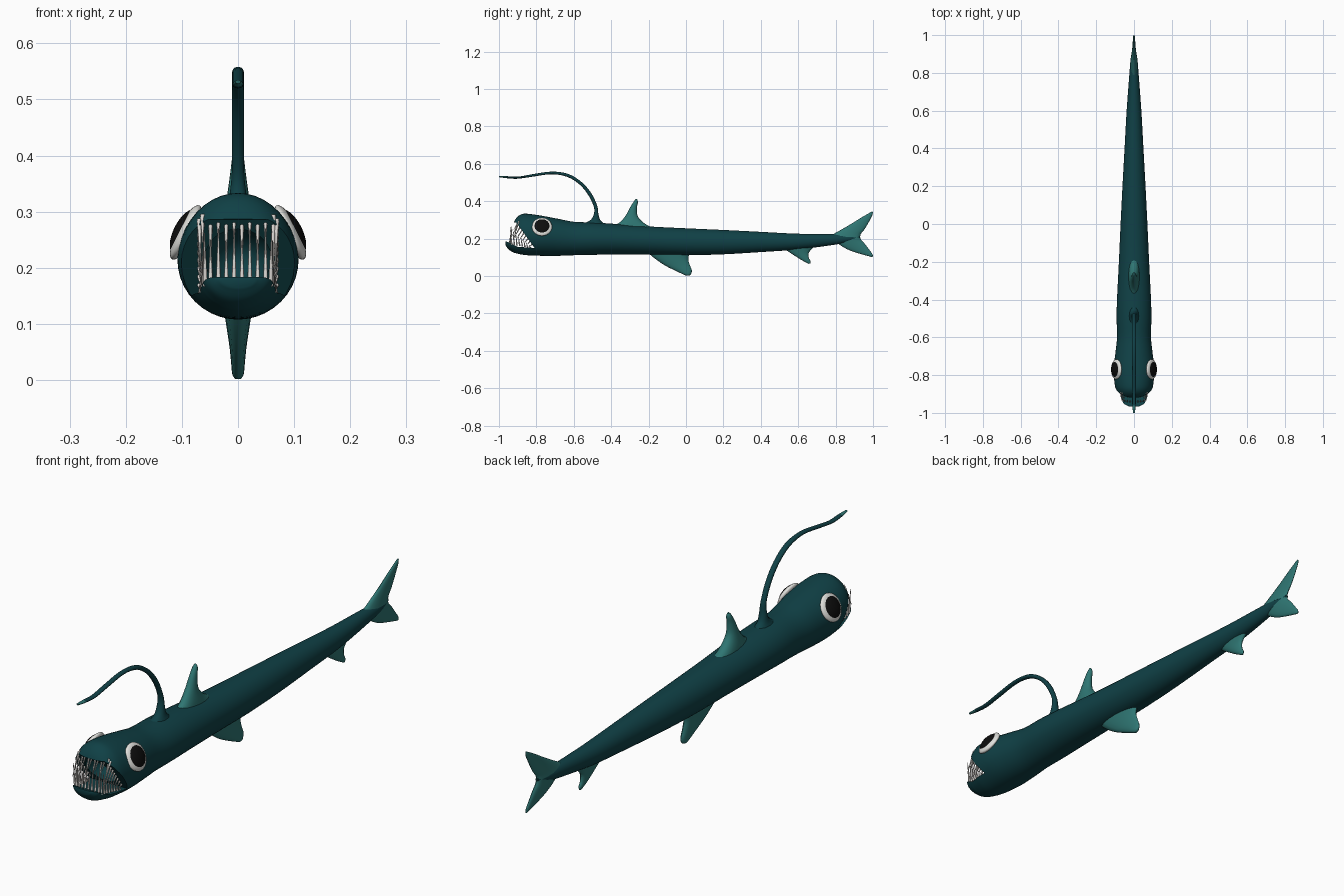
import bpy, bmesh, math
from mathutils import Vector, Matrix

cube = bpy.data.objects.get("Cube")
if cube:
    bpy.data.objects.remove(cube, do_unlink=True)


def material(name, rgb, rough=0.6):
    m = bpy.data.materials.new(name)
    m.use_nodes = True
    m.diffuse_color = (*rgb, 1)
    bsdf = m.node_tree.nodes["Principled BSDF"]
    bsdf.inputs["Base Color"].default_value = (*rgb, 1)
    bsdf.inputs["Roughness"].default_value = rough
    return m


SKIN = material("dark teal skin", (0.005, 0.052, 0.061))
FIN = material("light teal fin", (0.028, 0.18, 0.17))
TOOTH = material("tooth ivory", (0.70, 0.67, 0.64))
RING = material("eye white", (0.75, 0.75, 0.72))
PUPIL = material("pupil black", (0.004, 0.004, 0.004))


def finish(bm, name, *mats):
    bmesh.ops.recalc_face_normals(bm, faces=bm.faces)
    me = bpy.data.meshes.new(name)
    bm.to_mesh(me)
    bm.free()
    ob = bpy.data.objects.new(name, me)
    bpy.context.collection.objects.link(ob)
    for m in mats:
        me.materials.append(m)
    return ob


def smooth(ob, angle=40):
    bpy.ops.object.select_all(action='DESELECT')
    ob.select_set(True)
    bpy.context.view_layer.objects.active = ob
    bpy.ops.object.shade_smooth_by_angle(angle=math.radians(angle))


def spline(rows, steps):
    """Catmull-Rom interpolation of number rows."""
    out = []
    for i in range(len(rows) - 1):
        p = [rows[max(0, min(len(rows) - 1, i + k))] for k in (-1, 0, 1, 2)]
        for s in range(steps):
            t = s / steps
            out.append([b + 0.5 * t * (c - a + t * (2 * a - 5 * b + 4 * c - d
                        + t * (3 * (b - c) + d - a))) for a, b, c, d in zip(*p)])
    return out + [list(rows[-1])]


def loft(name, rows, *mats, sides=16, steps=4):
    """Each row: edge A (y, z), edge B (y, z), half width in x."""
    bm = bmesh.new()
    rings = []
    for ya, za, yb, zb, w in spline(rows, steps):
        ring = []
        for k in range(sides):
            a = 2 * math.pi * k / sides
            f = 0.5 + 0.5 * math.cos(a)
            ring.append(bm.verts.new((w * math.sin(a), yb + (ya - yb) * f, zb + (za - zb) * f)))
        rings.append(ring)
    for r, q in zip(rings, rings[1:]):
        for k in range(sides):
            j = (k + 1) % sides
            bm.faces.new((r[k], r[j], q[j], q[k]))
    bm.faces.new(rings[0])
    bm.faces.new(rings[-1])
    return finish(bm, name, *mats)


# Body: y, top z, bottom z, half width
profile = [(-.965, .19, .165, .03), (-.95, .22, .143, .055), (-.925, .275, .127, .072),
           (-.91, .306, .122, .082), (-.885, .328, .116, .093), (-.85, .333, .111, .102),
           (-.77, .322, .108, .108), (-.68, .305, .108, .098), (-.6, .29, .111, .09),
           (-.5, .286, .113, .092), (-.4, .28, .115, .09), (-.2, .265, .114, .08),
           (0, .255, .111, .071), (.2, .246, .116, .061), (.4, .236, .128, .05),
           (.6, .226, .142, .039), (.8, .224, .168, .024), (.88, .22, .185, .017),
           (.93, .214, .204, .006)]
body = loft("body", [(y, t, y, b, w) for y, t, b, w in profile], SKIN, sides=40)

# Open mouth: a wedge through the snout and a rounded cavity behind it
bm = bmesh.new()
wedge = [(-.81, .15), (-.908, .286), (-1.1, .295), (-1.1, .19), (-.955, .183), (-.9, .156)]
face = bm.faces.new([bm.verts.new((-.2, y, z)) for y, z in wedge])
grown = bmesh.ops.extrude_face_region(bm, geom=[face])
bmesh.ops.translate(bm, vec=(.4, 0, 0), verts=[g for g in grown["geom"] if isinstance(g, bmesh.types.BMVert)])
mouth_cutter = finish(bm, "mouth_cutter", SKIN)

bm = bmesh.new()
bmesh.ops.create_uvsphere(bm, u_segments=24, v_segments=12, radius=1,
                          matrix=Matrix.LocRotScale(Vector((0, -.86, .215)), None, Vector((.06, .1, .058))))
cavity_cutter = finish(bm, "cavity_cutter", SKIN)

for cutter in (mouth_cutter, cavity_cutter):
    cutter.hide_render = True
    mod = body.modifiers.new("cut", 'BOOLEAN')
    mod.operation, mod.solver, mod.object = 'DIFFERENCE', 'EXACT', cutter
    bpy.context.view_layer.objects.active = body
    bpy.ops.object.modifier_apply(modifier=mod.name)
    bpy.data.objects.remove(cutter, do_unlink=True)
smooth(body, 35)

# Lure stalk with a paler tip
lure = loft("lure", [(-.56, .275, -.42, .27, .03), (-.512, .298, -.455, .295, .02),
                     (-.493, .33, -.468, .33, .015), (-.493, .37, -.474, .373, .011),
                     (-.522, .432, -.506, .442, .011), (-.568, .488, -.558, .502, .011),
                     (-.635, .53, -.63, .546, .011), (-.72, .544, -.72, .558, .01),
                     (-.82, .531, -.822, .544, .01), (-.9, .52, -.9, .531, .01),
                     (-.96, .523, -.96, .534, .009), (-.998, .528, -1.0, .535, .005)], SKIN, FIN, sides=12)
for p in lure.data.polygons:
    p.material_index = int(p.center.y < -.965)
smooth(lure, 60)

# Fins: leading edge, trailing edge, half thickness
fins = {
    "dorsal_fin": [(-.39, .265, -.16, .25, .03), (-.35, .29, -.22, .28, .027),
                   (-.318, .33, -.258, .32, .02), (-.297, .37, -.262, .365, .014),
                   (-.278, .4, -.257, .395, .01), (-.268, .411, -.261, .41, .004)],
    "ventral_fin": [(-.21, .13, .02, .13, .026), (-.165, .092, .012, .09, .02),
                    (-.11, .055, .02, .06, .015), (-.05, .025, .031, .03, .012),
                    (-.015, .009, .027, .01, .01), (0, .002, .017, .002, .005)],
    "anal_fin": [(.51, .155, .7, .17, .02), (.56, .122, .66, .13, .014),
                 (.61, .09, .656, .1, .01), (.64, .073, .666, .079, .007), (.655, .065, .664, .067, .003)],
    "upper_tail_fin": [(.77, .215, .93, .205, .018), (.82, .242, .935, .225, .014),
                       (.88, .277, .955, .25, .01), (.94, .314, .98, .293, .007),
                       (.98, .337, .996, .325, .005), (.995, .345, 1.0, .342, .002)],
    "lower_tail_fin": [(.79, .19, .93, .215, .016), (.835, .158, .935, .195, .013),
                       (.88, .135, .955, .173, .01), (.94, .116, .98, .14, .007),
                       (.98, .105, .995, .12, .005), (.994, .101, 1.0, .106, .002)],
}
for name, rows in fins.items():
    smooth(loft(name, rows, FIN), 60)

# Eyes: a white rim disc with a domed pupil on each side
for side, label in ((1, "left"), (-1, "right")):
    out = Vector((side * math.cos(.47), 0, math.sin(.47)))
    turn = out.to_track_quat('Z', 'Y').to_matrix()
    for part, mat, radius, depth in (("rim", RING, .054, .016), ("pupil", PUPIL, .046, .022)):
        bm = bmesh.new()
        bmesh.ops.create_uvsphere(bm, u_segments=32, v_segments=16, radius=1)
        squash = Matrix.Diagonal((radius, radius, depth))
        for v in bm.verts:
            v.co = turn @ (squash @ v.co) + Vector((side * .093, -.77, .263))
        smooth(finish(bm, f"{label}_eye_{part}", mat), 60)

# Teeth: thin cones in rows along both jaws
bm = bmesh.new()


def tooth(base, tip, radius=.0045):
    base, tip = Vector(base), Vector(tip)
    axis = tip - base
    bmesh.ops.create_cone(bm, cap_ends=True, segments=7, radius1=radius, radius2=.0008, depth=axis.length,
                          matrix=Matrix.LocRotScale((base + tip) / 2, axis.to_track_quat('Z', 'Y'), None))


for i in range(10):
    x = -.063 + .014 * i
    tooth((x, -.893, .294), (x, -.922, .245 - .045 * (i % 2)))
for i in range(8):
    x = -.049 + .014 * i
    tooth((x, -.943 + 2 * x * x, .172), (x, -.93, .25 + .02 * (i % 2)))
for s in (-1, 1):
    for i in range(8):
        t = i / 7
        y, z = -.892 + .07 * t, .286 - .115 * t
        reach = .07 * (1 - t) + .025
        tooth((s * .069, y, z), (s * .067, y - reach * .45, z - reach * (.85 - .4 * t)))
        y, z = -.932 + .1 * t, .167 - .016 * t
        reach = .08 * (1 - t) + .015
        tooth((s * (.058 + .01 * t), y, z), (s * (.06 + .008 * t), y - .008, z + reach))
smooth(finish(bm, "teeth", TOOTH), 60)
